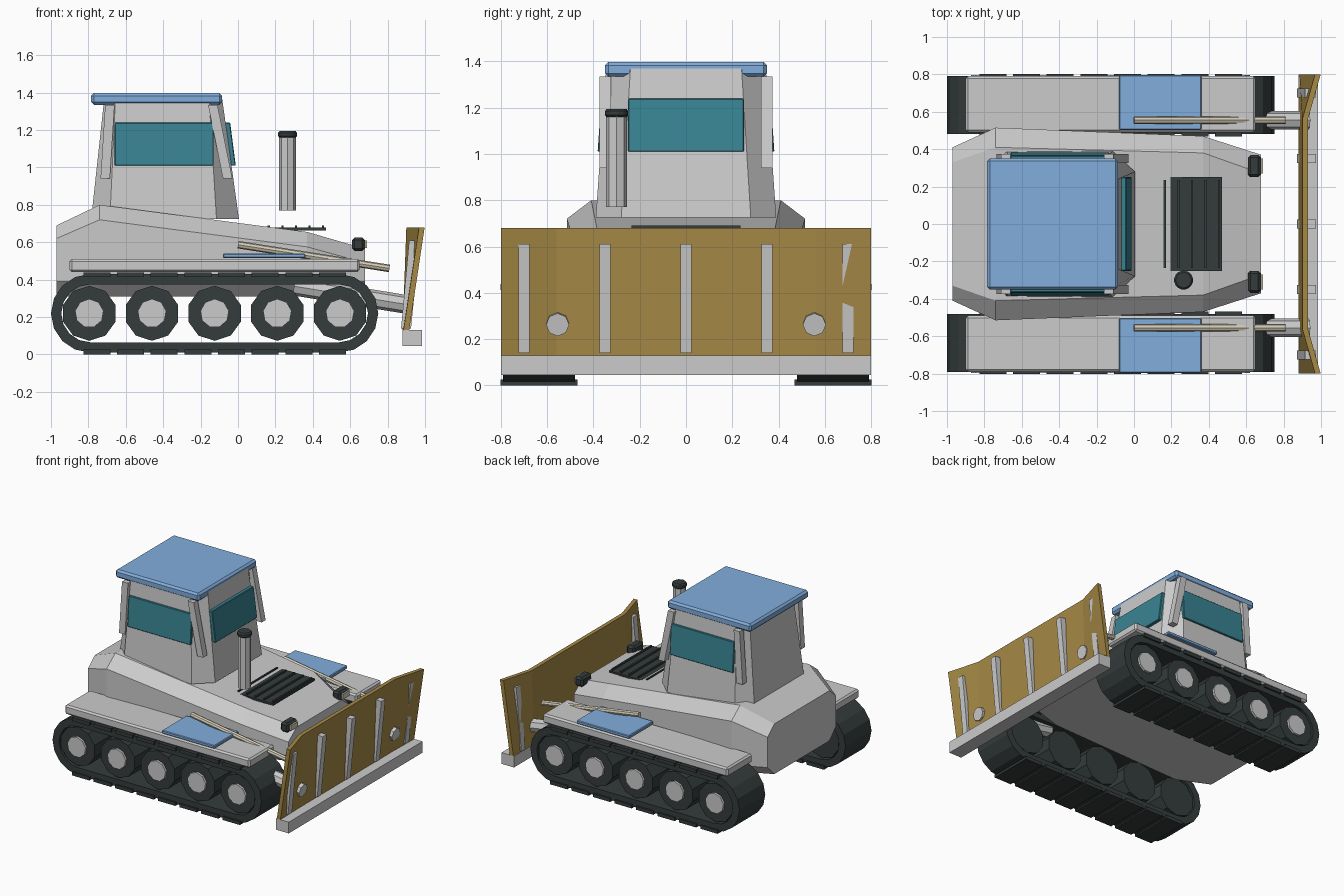
import bpy, bmesh, math
from mathutils import Vector, Matrix

if "Cube" in bpy.data.objects:
    bpy.data.objects.remove(bpy.data.objects["Cube"])

def material(name, rgb):
    m = bpy.data.materials.new(name)
    m.diffuse_color = (*rgb, 1)
    m.use_nodes = True
    m.node_tree.nodes["Principled BSDF"].inputs["Base Color"].default_value = m.diffuse_color
    return m

DARK = material("dark_rubber", (0.035, 0.045, 0.045))
BLUE = material("blue_panel", (0.22, 0.42, 0.72))
GLASS = material("teal_glass", (0.04, 0.23, 0.29))
GOLD = material("blade_gold", (0.38, 0.25, 0.06))
ROD = material("pale_rod", (0.65, 0.6, 0.47))

def finish(bm, name, mat=None, bevel=0):
    bmesh.ops.recalc_face_normals(bm, faces=bm.faces)
    me = bpy.data.meshes.new(name)
    bm.to_mesh(me)
    bm.free()
    ob = bpy.data.objects.new(name, me)
    bpy.context.collection.objects.link(ob)
    if mat:
        me.materials.append(mat)
    if bevel:
        b = ob.modifiers.new("bevel", 'BEVEL')
        b.width, b.segments = bevel, 1
    return ob

def box(name, lo, hi, mat=None, bevel=0):
    lo, hi = Vector(lo), Vector(hi)
    bm = bmesh.new()
    bmesh.ops.create_cube(bm, size=1, matrix=Matrix.Translation((lo + hi) / 2)
                          @ Matrix.Diagonal((*(hi - lo), 1)))
    return finish(bm, name, mat, bevel)

def loft(name, rings, mat=None, bevel=0, closed=False):
    """Skin a row of equal-length rings; cap the ends, or join them if closed."""
    bm = bmesh.new()
    vs = [[bm.verts.new(p) for p in r] for r in rings]
    n = len(rings[0])
    for i in range(len(vs) if closed else len(vs) - 1):
        a, b = vs[i], vs[(i + 1) % len(vs)]
        for j in range(n):
            bm.faces.new((a[j], a[(j + 1) % n], b[(j + 1) % n], b[j]))
    if not closed:
        bm.faces.new(vs[0])
        bm.faces.new(vs[-1])
    return finish(bm, name, mat, bevel)

def slab(name, profile, y0, y1, mat=None, bevel=0):
    """Extrude an x/z profile from y0 to y1."""
    return loft(name, [[(x, y, z) for x, z in profile] for y in (y0, y1)], mat, bevel)

def rod(name, p, q, r, sides, mat=None, bevel=0):
    p, q = Vector(p), Vector(q)
    d = q - p
    bm = bmesh.new()
    bmesh.ops.create_cone(bm, cap_ends=True, segments=sides, radius1=r, radius2=r, depth=d.length,
                          matrix=Matrix.Translation((p + q) / 2) @ d.to_track_quat('Z', 'Y').to_matrix().to_4x4())
    return finish(bm, name, mat, bevel)

# hull: chamfered sections along x (x, top half width, top z, shoulder half width, shoulder z)
stations = [(-0.97, 0.33, 0.69, 0.41, 0.62), (-0.74, 0.41, 0.80, 0.515, 0.72),
            (0.37, 0.38, 0.655, 0.47, 0.575), (0.68, 0.27, 0.565, 0.37, 0.49)]
rings = []
for x, tw, tz, mw, mz in stations:
    half = [(tw, tz), (mw, mz), (mw, 0.39), (mw - 0.08, 0.31)]
    rings.append([(x, y, z) for y, z in half] + [(x, -y, z) for y, z in reversed(half)])
loft("hull", rings)

# cab with chamfered corners
def cab_ring(xr, xf, w, wr, wf, cr, cf, z):
    half = [(xr, wr), (xr + cr, w), (xf - cf, w), (xf, wf)]
    return [(x, y, z) for x, y in half] + [(x, -y, z) for x, y in reversed(half)]
loft("cab", [cab_ring(-0.785, 0.005, 0.39, 0.30, 0.28, 0.1, 0.12, 0.725),
             cab_ring(-0.715, -0.085, 0.345, 0.26, 0.24, 0.06, 0.07, 1.37)])
box("roof", (-0.785, -0.35, 1.335), (-0.085, 0.35, 1.397), BLUE, 0.014)

# windows follow the sloping cab walls
slab("front_window", [(-0.055, 1.01), (-0.012, 1.01), (-0.042, 1.24), (-0.085, 1.24)], -0.25, 0.25, GLASS, 0.004)

# engine deck grille
box("grille_plate", (0.15, -0.25, 0.663), (0.47, 0.25, 0.678), DARK)
for i in range(5):
    x = 0.165 + i * 0.0725
    box(f"grille_bar_{i}", (x - 0.006, -0.235, 0.67), (x + 0.006, 0.235, 0.69), DARK)

# exhaust stack
rod("exhaust_stack", (0.265, -0.30, 0.77), (0.265, -0.30, 1.17), 0.046, 8)
rod("exhaust_cap", (0.265, -0.30, 1.158), (0.265, -0.30, 1.195), 0.054, 8, DARK, 0.01)

# blade: slanted plate with outer wings swept forward
def blade_ring(y, xb, xt):
    return [(xb, y, 0.13), (xb + 0.03, y, 0.13), (xt + 0.03, y, 0.68), (xt, y, 0.68)]
loft("blade", [blade_ring(-0.8, 0.885, 0.968), blade_ring(-0.56, 0.88, 0.9),
               blade_ring(0.56, 0.88, 0.9), blade_ring(0.8, 0.885, 0.968)], GOLD)
box("cutting_edge", (0.88, -0.8, 0.045), (0.985, 0.8, 0.13))
for i in range(5):
    y = (i - 2) * 0.35
    slab(f"blade_rib_{i}", [(0.872, 0.14), (0.925, 0.14), (0.972, 0.61), (0.915, 0.61)], y - 0.024, y + 0.024)

# track loop profile: radius r around the two end wheels
def track_loop(y, r):
    pts = []
    for cx, start in ((0.54, -90), (-0.79, 90)):
        for k in range(9):
            a = math.radians(start + k * 22.5)
            pts.append((cx + r * math.cos(a), y, 0.22 + r * math.sin(a)))
    return pts

for side, s in (("left", 1), ("right", -1)):
    # track band and pads
    loft(f"{side}_track", [track_loop(s * y, r) for y, r in ((0.48, 0.21), (0.79, 0.21), (0.79, 0.155), (0.48, 0.155))],
         DARK, closed=True)
    for i in range(8):
        x = -0.755 + i * 0.18
        for tag, z in (("lower", 0.0), ("upper", 0.413)):
            box(f"{side}_{tag}_pad_{i}", (x - 0.072, s * 0.635 - 0.167, z), (x + 0.072, s * 0.635 + 0.167, z + 0.026), DARK)

    # road wheels with outer hubs
    for i in range(5):
        x = -0.795 + i * 0.335
        rod(f"{side}_wheel_{i}", (x, s * 0.49, 0.22), (x, s * 0.78, 0.22), 0.147, 10, DARK)
        rod(f"{side}_hub_{i}", (x, s * 0.77, 0.22), (x, s * 0.797, 0.22), 0.077, 9)

    # fender and its blue panel
    box(f"{side}_fender", (-0.90, s * 0.64 - 0.15, 0.44), (0.65, s * 0.64 + 0.15, 0.51), None, 0.012)
    box(f"{side}_fender_panel", (-0.08, s * 0.65 - 0.147, 0.515), (0.36, s * 0.65 + 0.147, 0.54), BLUE, 0.005)

    # lift rod and push arm
    rod(f"{side}_lift_rod", (0.0, s * 0.555, 0.587), (0.81, s * 0.555, 0.46), 0.02, 8, ROD)
    rod(f"{side}_push_arm", (0.30, s * 0.555, 0.365), (0.935, s * 0.555, 0.262), 0.05, 8)

    # headlight
    box(f"{side}_headlight", (0.61, s * 0.31 - 0.06, 0.553), (0.678, s * 0.31 + 0.06, 0.625), DARK, 0.014)
    box(f"{side}_headlight_lens", (0.67, s * 0.31 - 0.04, 0.57), (0.69, s * 0.31 + 0.04, 0.61), ROD)

    # side window
    loft(f"{side}_side_window", [[(x, s * (y - d), z) for y, z, d in
         ((0.382, 1.01, 0), (0.366, 1.24, 0), (0.366, 1.24, 0.03), (0.382, 1.01, 0.03))]
         for x in (-0.66, -0.13)], GLASS, 0.004)

    # cab corner pillars
    for tag, xb, xt in (("rear", -0.71, -0.685), ("front", -0.055, -0.135)):
        slab(f"{side}_{tag}_pillar", [(xb - 0.025, 0.94), (xb + 0.025, 0.94), (xt + 0.025, 1.335), (xt - 0.025, 1.335)],
             s * 0.325, s * 0.373)
